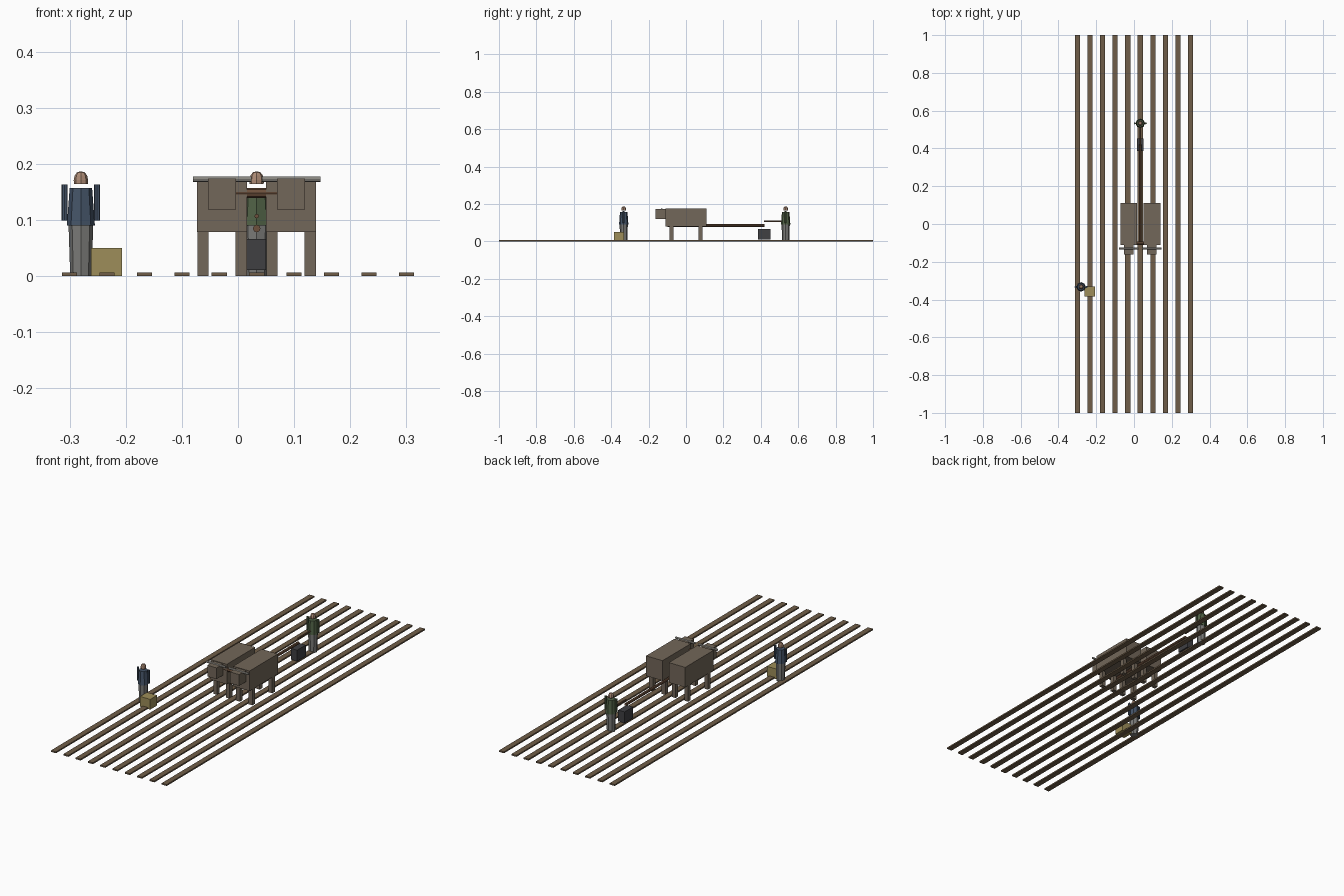
import bpy, bmesh
from math import pi, cos, sin
from mathutils import Matrix

if "Cube" in bpy.data.objects:
    bpy.data.objects.remove(bpy.data.objects["Cube"])


def mat(name, r, g, b):
    m = bpy.data.materials.new(name)
    m.diffuse_color = (r, g, b, 1)
    m.use_nodes = True
    m.node_tree.nodes["Principled BSDF"].inputs["Base Color"].default_value = m.diffuse_color
    return m


SOIL = mat("soil", .16, .11, .065)
HIDE = mat("hide", .17, .135, .10)
HORN = mat("horn", .42, .40, .36)
WOOD = mat("wood", .15, .08, .045)
IRON = mat("iron", .05, .05, .055)
SKIN = mat("skin", .42, .26, .18)
BLUE = mat("blue_cloth", .06, .09, .14)
GREEN = mat("green_cloth", .08, .12, .06)
GREY = mat("grey_cloth", .2, .2, .19)
STRAW = mat("straw", .34, .27, .10)


def finish(name, bm, m):
    bmesh.ops.recalc_face_normals(bm, faces=bm.faces)
    me = bpy.data.meshes.new(name)
    bm.to_mesh(me)
    bm.free()
    me.materials.append(m)
    ob = bpy.data.objects.new(name, me)
    bpy.context.collection.objects.link(ob)
    return ob


def box(name, x, y, z, m):
    """Box from (min, max) pairs."""
    bm = bmesh.new()
    c = [(a[0] + a[1]) / 2 for a in (x, y, z)]
    s = [a[1] - a[0] for a in (x, y, z)]
    bmesh.ops.create_cube(bm, size=1, matrix=Matrix.Translation(c) @ Matrix.Diagonal((*s, 1)))
    return finish(name, bm, m)


def rod(name, c, r1, r2, length, axis, m, sides=8):
    """Straight or tapered cylinder centred at c along an axis."""
    rot = {'X': Matrix.Rotation(pi / 2, 4, 'Y'), 'Y': Matrix.Rotation(-pi / 2, 4, 'X'),
           'Z': Matrix.Identity(4)}[axis]
    bm = bmesh.new()
    bmesh.ops.create_cone(bm, cap_ends=True, segments=sides, radius1=r1, radius2=r2,
                          depth=length, matrix=Matrix.Translation(c) @ rot)
    return finish(name, bm, m)


def lathe(name, x, y, profile, m, sides=8):
    """Closed solid of revolution; the last profile point is the apex height."""
    bm = bmesh.new()
    rings = [[bm.verts.new((x + r * cos(2 * pi * i / sides), y + r * sin(2 * pi * i / sides), z))
              for i in range(sides)] for r, z in profile[:-1]]
    tip = bm.verts.new((x, y, profile[-1][1]))
    bm.faces.new(rings[0])
    for i in range(sides):
        j = (i + 1) % sides
        for a, b in zip(rings, rings[1:]):
            bm.faces.new((a[i], a[j], b[j], b[i]))
        bm.faces.new((rings[-1][i], rings[-1][j], tip))
    return finish(name, bm, m)


def ox(tag, x):
    box(tag + "_body", (x - .0445, x + .0445), (-.11, .11), (.079, .177), HIDE)
    box(tag + "_head", (x - .025, x + .025), (-.162, -.108), (.119, .174), HIDE)
    for sx in (-1, 1):
        rod(tag + "_horn", (x + sx * .026, -.13, .173), .005, .005, .052, 'X', HORN)
        for y in (-.077, .077):
            cx = x + sx * .034
            box(tag + "_leg", (cx - .01, cx + .01), (y - .01, y + .01), (0, .08), HIDE)


def person(tag, x, y, cloth):
    rod(tag + "_legs", (x, y, .045), .019, .022, .09, 'Z', GREY)
    rod(tag + "_torso", (x, y, .1235), .025, .020, .067, 'Z', cloth)
    for sx in (-1, 1):
        rod(tag + "_arm", (x + sx * .029, y, .131), .0055, .0055, .064, 'Z', cloth)
    lathe(tag + "_head", x, y, [(.0125, .164), (.0128, .171), (.0112, .179),
                                (.007, .185), (0, .187)], SKIN)


# Ploughed ridges
for i in range(10):
    x = -.3 + i * .6 / 9
    box("ridge", (x - .0135, x + .0135), (-1, 1), (0, .007), SOIL)

# Pair of oxen and yoke
MID = .0333
ox("left_ox", MID - .0615)
ox("right_ox", MID + .0615)
rod("yoke", (MID, -.102, .148), .009, .009, .12, 'X', WOOD)

# Plough
rod("plough_beam", (MID, .16, .085), .0068, .0068, .52, 'Y', WOOD)
box("plough_blade", (MID - .017, MID + .017), (.386, .453), (.011, .066), IRON)
rod("plough_handle", (MID, .468, .107), .004, .004, .104, 'Y', WOOD)

# Ploughman, sower and seed basket
person("ploughman", MID, .533, GREEN)
person("sower", -.28, -.333, BLUE)
box("seed_basket", (-.262, -.207), (-.384, -.331), (0, .05), STRAW)
